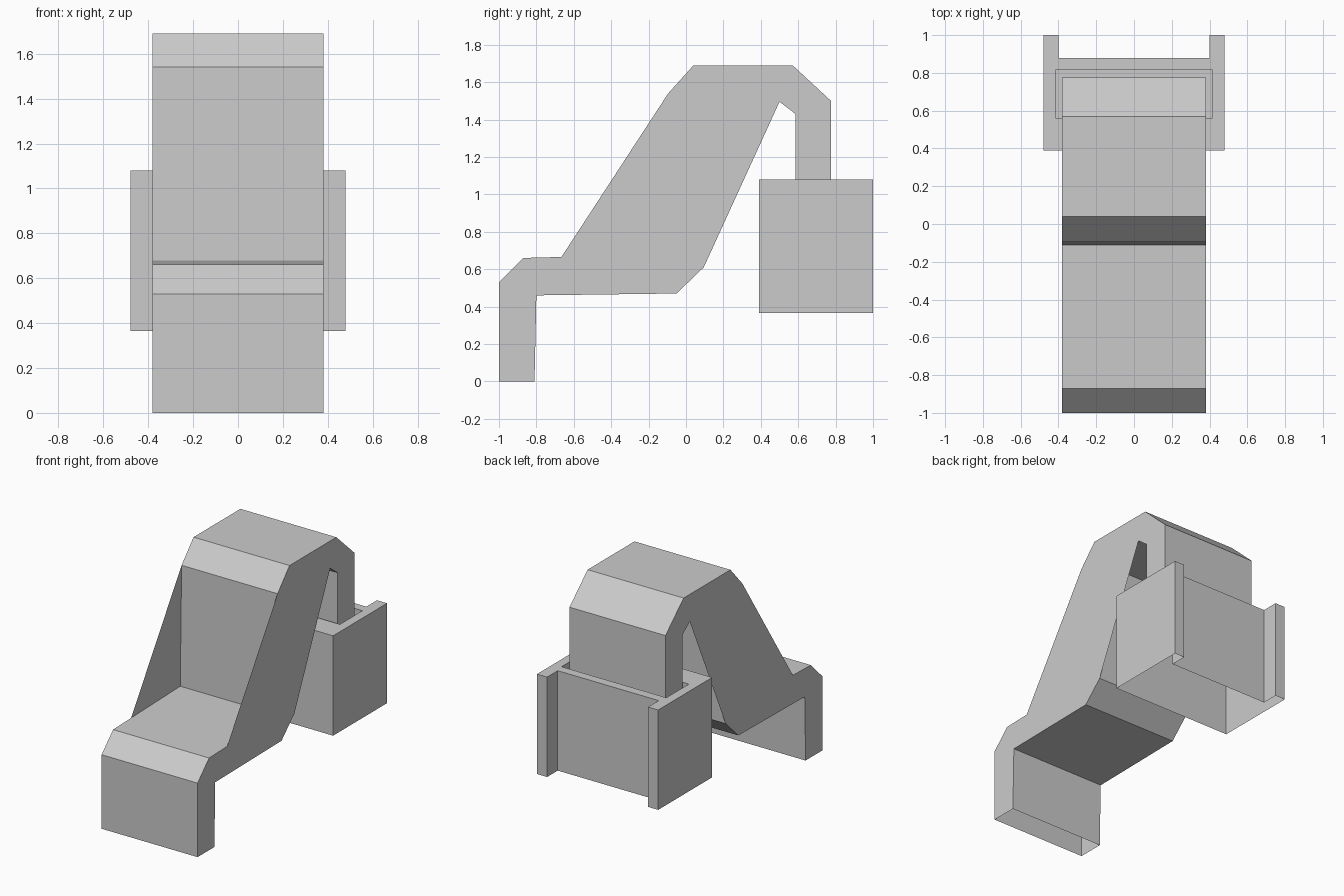
import bpy, bmesh

if "Cube" in bpy.data.objects:
    bpy.data.objects.remove(bpy.data.objects["Cube"])


def finish(name, bm):
    bmesh.ops.recalc_face_normals(bm, faces=bm.faces)
    mesh = bpy.data.meshes.new(name)
    bm.to_mesh(mesh)
    bm.free()
    obj = bpy.data.objects.new(name, mesh)
    bpy.context.collection.objects.link(obj)
    return obj


def loop_verts(bm, points):
    return [bm.verts.new(p) for p in points]


def bridge(bm, a, b, skip=()):
    n = len(a)
    for i in range(n):
        if i not in skip:
            j = (i + 1) % n
            bm.faces.new((a[i], a[j], b[j], b[i]))


TOP, BASE, DEPTH = 1.08, 0.365, 0.2
FLOOR = TOP - DEPTH

# Bent strap: hollow shell, side profile (y, z), open at both ends
profile = [(-1, 0), (-1, 0.53), (-0.87, 0.66), (-0.11, 0.68), (-0.095, 1.54),
           (0.04, 1.69), (0.57, 1.69), (0.775, 1.5), (0.775, FLOOR),
           (0.585, FLOOR), (0.585, 1.43), (0.5, 1.495), (0.11, 1.495),
           (0.095, 0.61), (-0.05, 0.47), (-0.80, 0.46), (-0.81, 0)]
bm = bmesh.new()
left = loop_verts(bm, [(-0.38, y, z) for y, z in profile])
right = loop_verts(bm, [(0.38, y, z) for y, z in profile])
bridge(bm, left, right, skip=(8, len(profile) - 1))
bm.faces.new(left)
bm.faces.new(right)
bmesh.ops.triangulate(bm, faces=[f for f in bm.faces if len(f.verts) > 4])
finish("bent_strap", bm)

# Clip block: open-bottomed shell with rear flanges and a socket in the top
half = [(0.48, 0.39), (0.48, 1.0), (0.40, 1.0), (0.40, 0.88)]
outline = half + [(-x, y) for x, y in reversed(half)]
hole = [(-0.415, 0.56), (0.415, 0.56), (0.415, 0.815), (-0.415, 0.815)]
bm = bmesh.new()
low = loop_verts(bm, [(x, y, BASE) for x, y in outline])
high = loop_verts(bm, [(x, y, TOP) for x, y in outline])
rim = loop_verts(bm, [(x, y, TOP) for x, y in hole])
floor = loop_verts(bm, [(x, y, FLOOR) for x, y in hole])
bridge(bm, low, high)
bridge(bm, rim, floor)
bm.faces.new(floor)
# top face around the socket
edges = [bm.edges.get((ring[i - 1], ring[i]))
         for ring in (high, rim) for i in range(len(ring))]
bmesh.ops.triangle_fill(bm, edges=edges, use_beauty=True, use_dissolve=False,
                        normal=(0, 0, 1))
finish("clip_block", bm)
